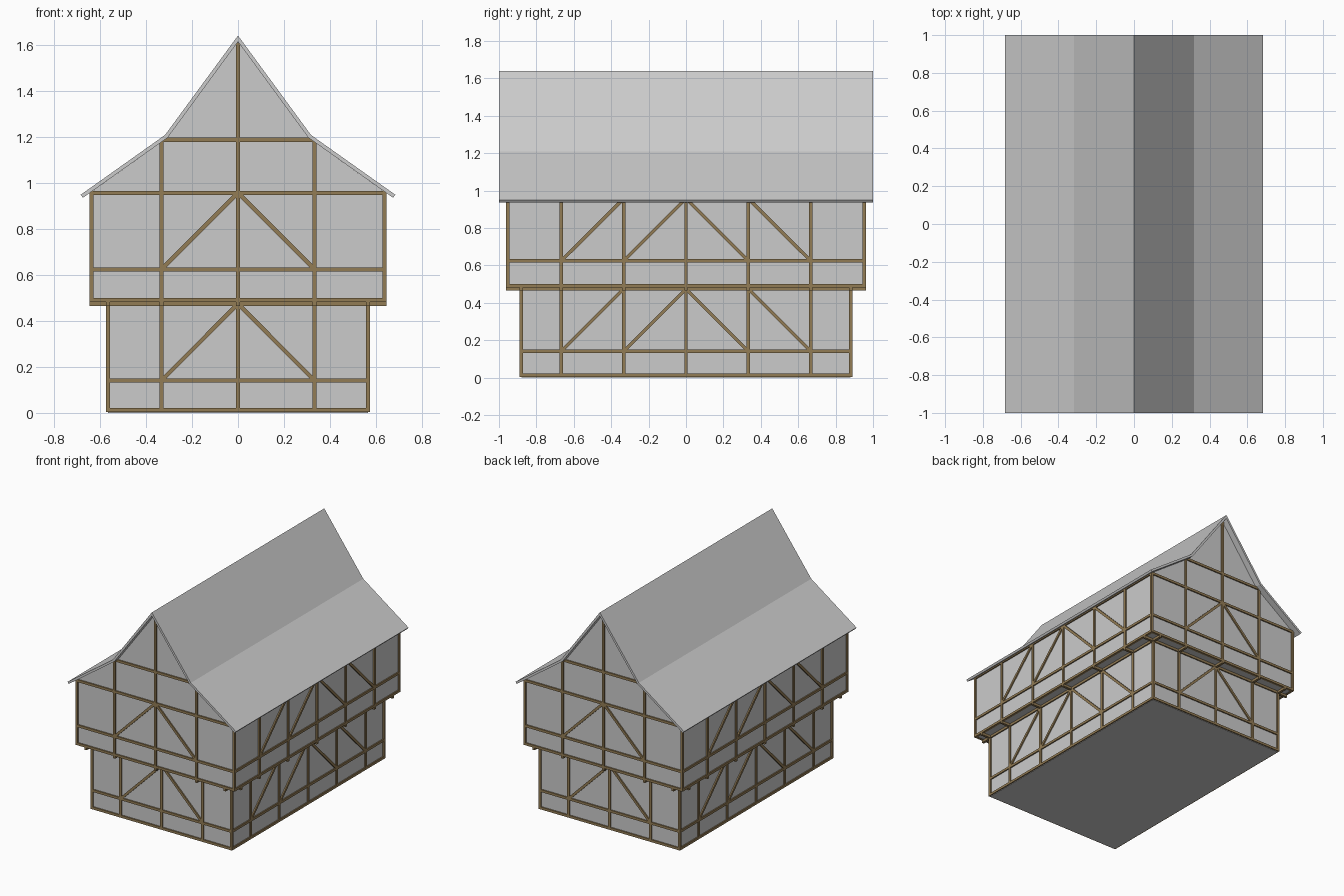
import bpy, bmesh
from mathutils import Vector, Matrix

if "Cube" in bpy.data.objects:
    bpy.data.objects.remove(bpy.data.objects["Cube"])

W = 0.018            # timber thickness
wood = bpy.data.materials.new("timber")
wood.diffuse_color = (0.29, 0.2, 0.09, 1)
wood.use_nodes = True
wood.node_tree.nodes["Principled BSDF"].inputs["Base Color"].default_value = wood.diffuse_color


def finish(bm, name, mat=None):
    bmesh.ops.recalc_face_normals(bm, faces=bm.faces)
    me = bpy.data.meshes.new(name)
    bm.to_mesh(me)
    bm.free()
    ob = bpy.data.objects.new(name, me)
    bpy.context.collection.objects.link(ob)
    if mat:
        me.materials.append(mat)
    return ob


def prism(name, profile, y):
    """Extrude an x-z profile from -y to y."""
    bm = bmesh.new()
    face = bm.faces.new([bm.verts.new((px, -y, pz)) for px, pz in profile])
    new = bmesh.ops.extrude_face_region(bm, geom=[face])["geom"]
    bmesh.ops.translate(bm, vec=(0, 2 * y, 0),
                        verts=[v for v in new if isinstance(v, bmesh.types.BMVert)])
    return finish(bm, name)


def beam(bm, a, b, normal):
    """Square timber from a to b, lying in the wall with the given normal."""
    a, b, n = Vector(a), Vector(b), Vector(normal)
    d = (b - a).normalized()
    s = n.cross(d)
    m = Matrix((s * W, n * W, d * (b - a).length)).transposed().to_4x4()
    m.translation = (a + b) / 2
    bmesh.ops.create_cube(bm, size=1, matrix=m)


def mirrored(half):
    return [(-x, z) for x, z in reversed(half) if x > 0] + half


END_POSTS = (-0.333, 0, 0.333)
SIDE_POSTS = (-0.667, -0.333, 0, 0.333, 0.667)
SIDE_BRACES = ((-0.667, -0.333), (-0.333, 0), (0.333, 0), (0.667, 0.333))


def storey_frame(name, X, Y, z0, rails, top, gable=False):
    """Posts, rails and braces round a storey; braces rise from rails[1] to top."""
    bm = bmesh.new()
    h = W / 2
    for s in (-1, 1):
        fx, fy = (s, 0, 0), (0, s, 0)
        for t in (-1, 1):
            beam(bm, (s * X, t * Y, z0), (s * X, t * Y, top), fx)
        for z in rails:
            beam(bm, (s * X, -Y - h, z), (s * X, Y + h, z), fx)
            beam(bm, (-X - h, s * Y, z), (X + h, s * Y, z), fy)
        # long side walls
        for y in SIDE_POSTS:
            beam(bm, (s * X, y, z0), (s * X, y, top), fx)
        for lo, hi in SIDE_BRACES:
            beam(bm, (s * X, lo, rails[1]), (s * X, hi, top), fx)
        # end walls
        for x in END_POSTS:
            z1 = top if not gable else (1.61 if x == 0 else 1.185)
            beam(bm, (x, s * Y, z0), (x, s * Y, z1), fy)
        for x in (-0.333, 0.333):
            beam(bm, (x, s * Y, rails[1]), (0, s * Y, top), fy)
        if gable:
            beam(bm, (-0.33, s * Y, 1.187), (0.33, s * Y, 1.187), fy)
    finish(bm, name, wood)


# Lower storey
LX, LY, UX, UY = 0.565, 0.88, 0.637, 0.953
prism("lower_walls", mirrored([(LX, 0.483), (LX, 0)]), LY)
storey_frame("lower_frame", LX, LY, 0.004, (0.012, 0.14, 0.474), 0.474)

# Jetty joists under the overhanging storey
bm = bmesh.new()
for y in SIDE_POSTS + (-LY, LY):
    beam(bm, (-UX - W / 2, y, 0.474), (UX + W / 2, y, 0.474), (0, 1, 0))
for x in END_POSTS + (-LX, LX):
    beam(bm, (x, -UY - W / 2, 0.474), (x, UY + W / 2, 0.474), (1, 0, 0))
finish(bm, "jetty_joists", wood)

# Upper storey with gables
prism("upper_walls", mirrored([(0, 1.613), (0.306, 1.196), (UX, 0.961), (UX, 0.484)]), UY)
storey_frame("upper_frame", UX, UY, 0.482, (0.491, 0.624, 0.955), 0.957, gable=True)

# Roof with a broken slope, flared at the eaves
outer = [(0, 1.64), (0.317, 1.208), (0.684, 0.948)]
inner = [(0.674, 0.935), (0.306, 1.196), (0, 1.613)]
left = [(-x, z) for x, z in reversed(outer[1:])]
left_in = [(-x, z) for x, z in reversed(inner[:-1])]
prism("roof", left + outer + inner + left_in, 1.0)
